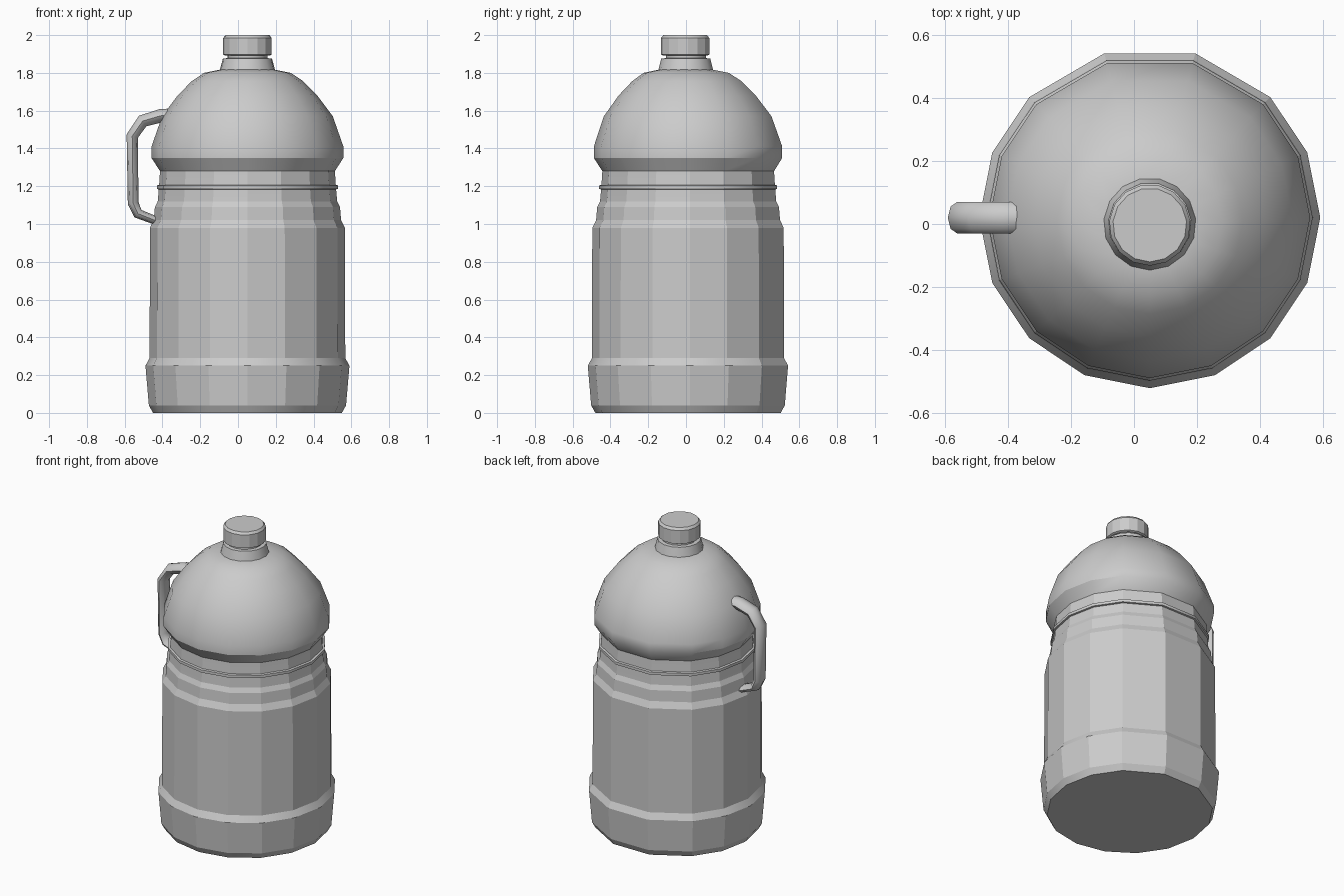
import bpy, bmesh, math
from mathutils import Vector

if "Cube" in bpy.data.objects:
    bpy.data.objects.remove(bpy.data.objects["Cube"])

CX = 0.05  # bottle axis x


def skin(name, rings, angle=32):
    """Skin a list of vertex rings into a capped, smooth-by-angle object."""
    bm = bmesh.new()
    loops = [[bm.verts.new(p) for p in ring] for ring in rings]
    n = len(loops[0])
    for a, b in zip(loops, loops[1:]):
        for i in range(n):
            j = (i + 1) % n
            bm.faces.new((a[i], a[j], b[j], b[i]))
    bm.faces.new(loops[0][::-1])
    bm.faces.new(loops[-1])
    bmesh.ops.recalc_face_normals(bm, faces=bm.faces)
    me = bpy.data.meshes.new(name)
    bm.to_mesh(me)
    bm.free()
    ob = bpy.data.objects.new(name, me)
    bpy.context.collection.objects.link(ob)
    bpy.ops.object.select_all(action='DESELECT')
    ob.select_set(True)
    bpy.context.view_layer.objects.active = ob
    bpy.ops.object.shade_smooth_by_angle(angle=math.radians(angle))
    return ob


def lathe(name, profile, angles, cy, angle=32):
    """Revolve (radius, z) or (radius, z, centre y) points around the axis."""
    rings = []
    for r, z, *c in profile:
        y0 = c[0] if c else cy
        rings.append([(CX + r * math.cos(math.radians(a)),
                       y0 + r * math.sin(math.radians(a)), z) for a in angles])
    return skin(name, rings, angle)


# Fifteen-sided body: 22.5 degree steps with one wide flat side at the back
half = [-67.5, -45, -22.5, 0, 22.5, 45, 74.5]
BODY = [-90] + half + [180 - a for a in reversed(half)]

# Foot and label section of the bottle
lathe("lower_body", [
    (0.50, 0.0), (0.522, 0.04), (0.54, 0.25), (0.518, 0.29),
    (0.516, 0.98), (0.496, 1.02), (0.49, 1.09), (0.475, 1.12),
    (0.468, 1.20), (0.463, 1.28)], BODY, 0.02, 20)

# Thin raised band around the waist
lathe("waist_band", [
    (0.465, 1.182), (0.48, 1.186), (0.48, 1.204), (0.465, 1.208)], BODY, 0.02)

# Flared lip and domed shoulder
lathe("dome", [
    (0.463, 1.28), (0.508, 1.35), (0.508, 1.41), (0.452, 1.57, 0.017),
    (0.37, 1.68, 0.013), (0.295, 1.756, 0.01), (0.23, 1.80, 0.005),
    (0.14, 1.818, 0.0)], BODY, 0.02)

# Neck collar, groove and screw cap
ROUND = [-90 + 360 * i / 15 for i in range(15)]
lathe("neck", [(0.148, 1.81), (0.131, 1.876), (0.107, 1.878), (0.107, 1.90)],
      ROUND, 0.0)
lathe("cap", [(0.121, 1.893), (0.129, 1.897), (0.129, 1.985), (0.117, 2.0)],
      ROUND, -0.003, 20)

# Handle: flattened tube swept along a bent path (x, z, half thickness)
path = [(-0.36, 1.575, 0.036), (-0.41, 1.573, 0.036), (-0.505, 1.545, 0.034),
        (-0.56, 1.465, 0.031), (-0.555, 1.11, 0.029), (-0.53, 1.055, 0.027),
        (-0.42, 1.012, 0.022)]
pts = [Vector((x, 0.02, z)) for x, z, _ in path]
rings = []
for i, p in enumerate(pts):
    into = (p - pts[i - 1]).normalized() if i else Vector()
    out = (pts[i + 1] - p).normalized() if i < len(pts) - 1 else Vector()
    t = (into + out).normalized()
    side = Vector((0, 1, 0))
    up = t.cross(side)
    rings.append([p + side * 0.05 * math.cos(a) + up * path[i][2] * math.sin(a)
                  for a in (math.tau * k / 8 for k in range(8))])
skin("handle", rings, 50)
